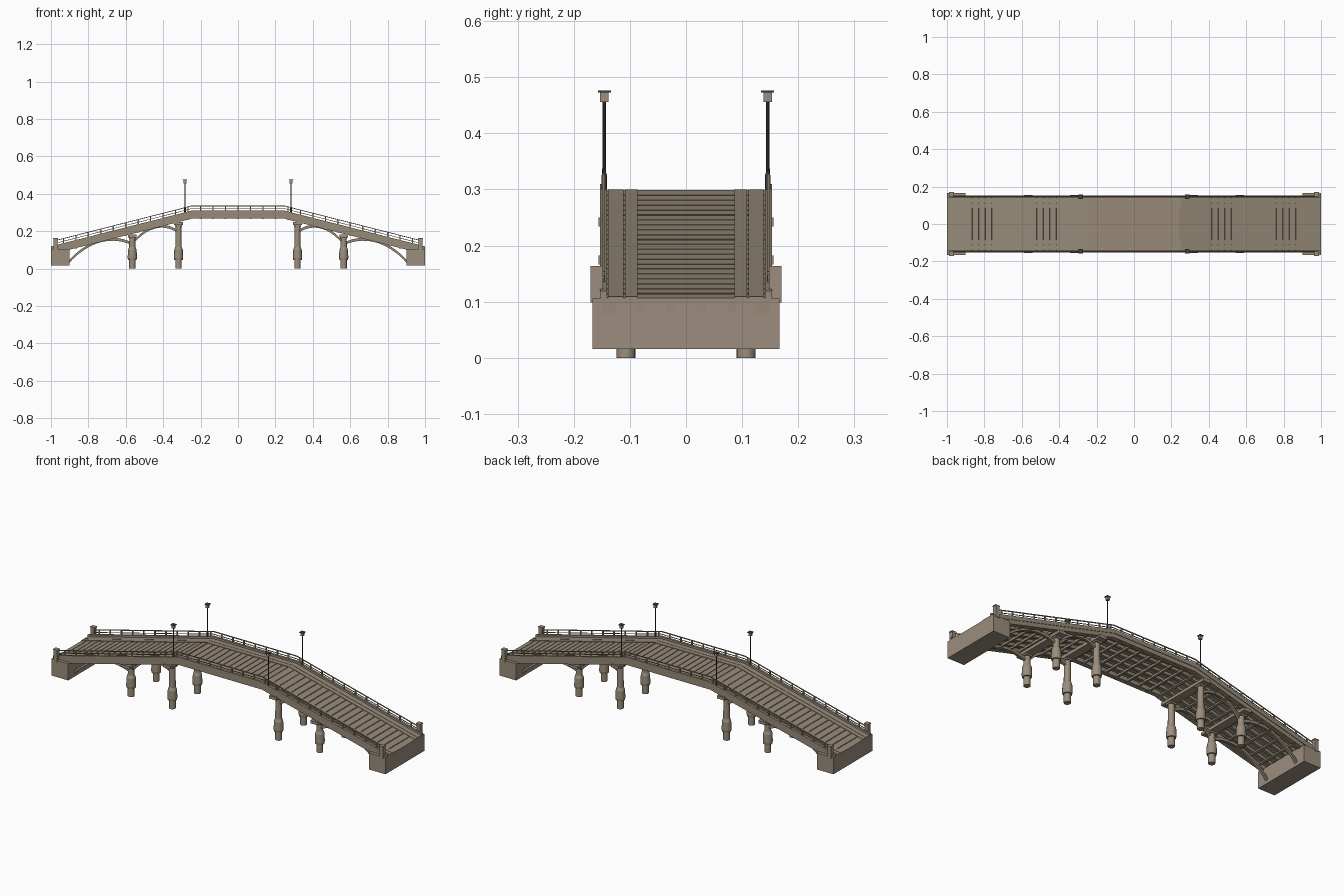
import bpy, bmesh, math
from mathutils import Matrix, Vector

cube = bpy.data.objects.get("Cube")
if cube:
    bpy.data.objects.remove(cube)


def material(name, rgb):
    m = bpy.data.materials.new(name)
    m.use_nodes = True
    m.diffuse_color = (*rgb, 1)
    m.node_tree.nodes["Principled BSDF"].inputs["Base Color"].default_value = (*rgb, 1)
    return m


TIMBER = material("weathered timber", (0.31, 0.255, 0.19))
STONE = material("warm stone", (0.33, 0.27, 0.205))
IRON = material("dark iron", (0.05, 0.05, 0.055))

# Deck centre line: two ramps, eased corners and a level middle
HALF = [(0.25, 0.297), (0.31, 0.281), (1.0, 0.106)]
PATH = [(-x, z) for x, z in reversed(HALF)] + HALF


def deck_z(x):
    x = abs(x)
    if x <= HALF[0][0]:
        return HALF[0][1]
    for (x0, z0), (x1, z1) in zip(HALF, HALF[1:]):
        if x <= x1:
            return z0 + (z1 - z0) * (x - x0) / (x1 - x0)
    return HALF[-1][1]


def slope(x):
    return math.atan2(deck_z(x + 0.001) - deck_z(x - 0.001), 0.002)


def finish(name, bm, mat, smooth=False):
    bmesh.ops.recalc_face_normals(bm, faces=bm.faces)
    mesh = bpy.data.meshes.new(name)
    bm.to_mesh(mesh)
    bm.free()
    mesh.materials.append(mat)
    ob = bpy.data.objects.new(name, mesh)
    bpy.context.collection.objects.link(ob)
    if smooth:
        bpy.ops.object.select_all(action="DESELECT")
        ob.select_set(True)
        bpy.context.view_layer.objects.active = ob
        bpy.ops.object.shade_smooth_by_angle(angle=math.radians(35))
    return ob


def box(bm, center, size, tilt=0.0):
    mat = (Matrix.Translation(center) @ Matrix.Rotation(-tilt, 4, "Y")
           @ Matrix.Diagonal((*size, 1)))
    bmesh.ops.create_cube(bm, size=1, matrix=mat)


def strip(bm, points, y0, y1, low, high):
    """Sweep a rectangular section along points in the x-z plane."""
    rings = [[bm.verts.new((x, y, z + h)) for y, h in
              ((y0, low), (y1, low), (y1, high), (y0, high))] for x, z in points]
    for a, b in zip(rings, rings[1:]):
        for i in range(4):
            j = (i + 1) % 4
            bm.faces.new((a[i], a[j], b[j], b[i]))
    bm.faces.new(rings[0])
    bm.faces.new(rings[-1])


def strips(name, sections, mat, points=PATH):
    bm = bmesh.new()
    for y0, y1, low, high in sections:
        for s in (-1, 1):
            strip(bm, points, s * y0, s * y1, low, high)
    finish(name, bm, mat)


# Lengthwise members, mirrored across the bridge
strips("edge_beams", [(0.125, 0.15, -0.03, -0.006)], TIMBER)
strips("inner_stringers", [(0.075, 0.09, -0.024, -0.006), (0.02, 0.035, -0.024, -0.006)], TIMBER)
strips("curbs", [(0.141, 0.153, -0.008, 0.013)], TIMBER)
strips("walk_boards", [(0.086, 0.109, -0.002, 0.003), (0.111, 0.139, -0.002, 0.003)], TIMBER)
RAIL_PATH = [(max(-0.97, min(0.97, x)), deck_z(max(-0.97, min(0.97, x)))) for x, z in PATH]
strips("hand_rails", [(0.1445, 0.1495, 0.036, 0.040), (0.1455, 0.1485, 0.022, 0.025)],
       TIMBER, RAIL_PATH)

# Solid sub deck under the cross planks
bm = bmesh.new()
strip(bm, PATH, -0.145, 0.145, -0.009, -0.004)
finish("sub_deck", bm, TIMBER)

# Cross planks with narrow gaps
bm = bmesh.new()
count = 58
pitch = 2 / count
for i in range(count):
    x = -1 + (i + 0.5) * pitch
    t = slope(x)
    box(bm, (x, 0, deck_z(x) - 0.003), ((pitch - 0.004) / math.cos(t), 0.284, 0.006), t)
finish("cross_planks", bm, TIMBER)

# Joists below the deck
bm = bmesh.new()
for i in range(-14, 15):
    x = i * 0.0667
    box(bm, (x, 0, deck_z(x) - 0.026), (0.012, 0.29, 0.012), slope(x))
finish("joists", bm, TIMBER)

# Railing posts
bm = bmesh.new()
for i in range(-14, 15):
    x = i * 0.0667
    for y in (-0.147, 0.147):
        box(bm, (x, y, deck_z(x) + 0.016), (0.006, 0.006, 0.046))
finish("rail_posts", bm, TIMBER)

# Abutments and their corner posts
bm = bmesh.new()
posts = bmesh.new()
for sx in (-1, 1):
    box(bm, (sx * 0.95, 0, 0.061), (0.1, 0.334, 0.09))
    for sy in (-1, 1):
        box(posts, (sx * 0.976, sy * 0.159, 0.13), (0.022, 0.022, 0.062))
        box(posts, (sx * 0.976, sy * 0.159, 0.161), (0.026, 0.023, 0.005))
finish("abutments", bm, STONE)
finish("corner_posts", posts, STONE)


# Round piers with a thick tapered collar
def lathe(bm, cx, cy, profile, sides=16):
    for (r0, z0), (r1, z1) in zip(profile, profile[1:]):
        bmesh.ops.create_cone(
            bm, cap_ends=True, segments=sides, radius1=r0, radius2=r1, depth=z1 - z0,
            matrix=Matrix.Translation((cx, cy, (z0 + z1) / 2)))


COLLAR = [(0.017, 0.0), (0.017, 0.046), (0.023, 0.0465), (0.025, 0.058),
          (0.023, 0.1), (0.017, 0.116)]
PIERS = [(0.318, 0.25), (0.565, 0.182)]
piers, caps = bmesh.new(), bmesh.new()
for sx in (-1, 1):
    for px, top in PIERS:
        box(caps, (sx * px, 0, top - 0.008), (0.046, 0.312, 0.016))
        for y in (-0.107, 0.107):
            lathe(piers, sx * px, y, COLLAR + [(0.016, top - 0.016)])
            box(caps, (sx * px, y, top - 0.02), (0.038, 0.038, 0.01))
finish("piers", piers, STONE, smooth=True)
finish("pier_caps", caps, STONE)


# Curved arch ribs between abutments and piers
def bezier(a, b, c, d, n=14):
    pts = []
    for i in range(n + 1):
        t = i / n
        u = 1 - t
        pts.append(a * u**3 + b * 3 * u * u * t + c * 3 * u * t * t + d * t**3)
    return pts


ARCHES = [((0.905, 0.035), (0.80, 0.15), (0.68, 0.185), (0.565, 0.132)),
          ((0.565, 0.132), (0.50, 0.215), (0.41, 0.26), (0.318, 0.195))]
bm = bmesh.new()
for arch in ARCHES:
    curve = bezier(*[Vector(p) for p in arch])
    for sx in (-1, 1):
        for y in (-0.107, 0.107):
            strip(bm, [(sx * p.x, p.y) for p in curve], y - 0.007, y + 0.007, -0.007, 0.008)
finish("arch_ribs", bm, TIMBER)

# Lamps at the four corners of the level span
poles, heads, tops = bmesh.new(), bmesh.new(), bmesh.new()
for sx in (-1, 1):
    for sy in (-1, 1):
        x, y = sx * 0.284, sy * 0.1455
        lathe(poles, x, y, [(0.005, 0.28), (0.005, 0.325), (0.003, 0.33), (0.003, 0.458)], 10)
        box(heads, (x, y, 0.4645), (0.015, 0.015, 0.017))
        box(tops, (x, y, 0.4745), (0.023, 0.023, 0.003))
finish("lamp_poles", poles, IRON, smooth=True)
finish("lamp_heads", heads, STONE)
finish("lamp_tops", tops, IRON)
